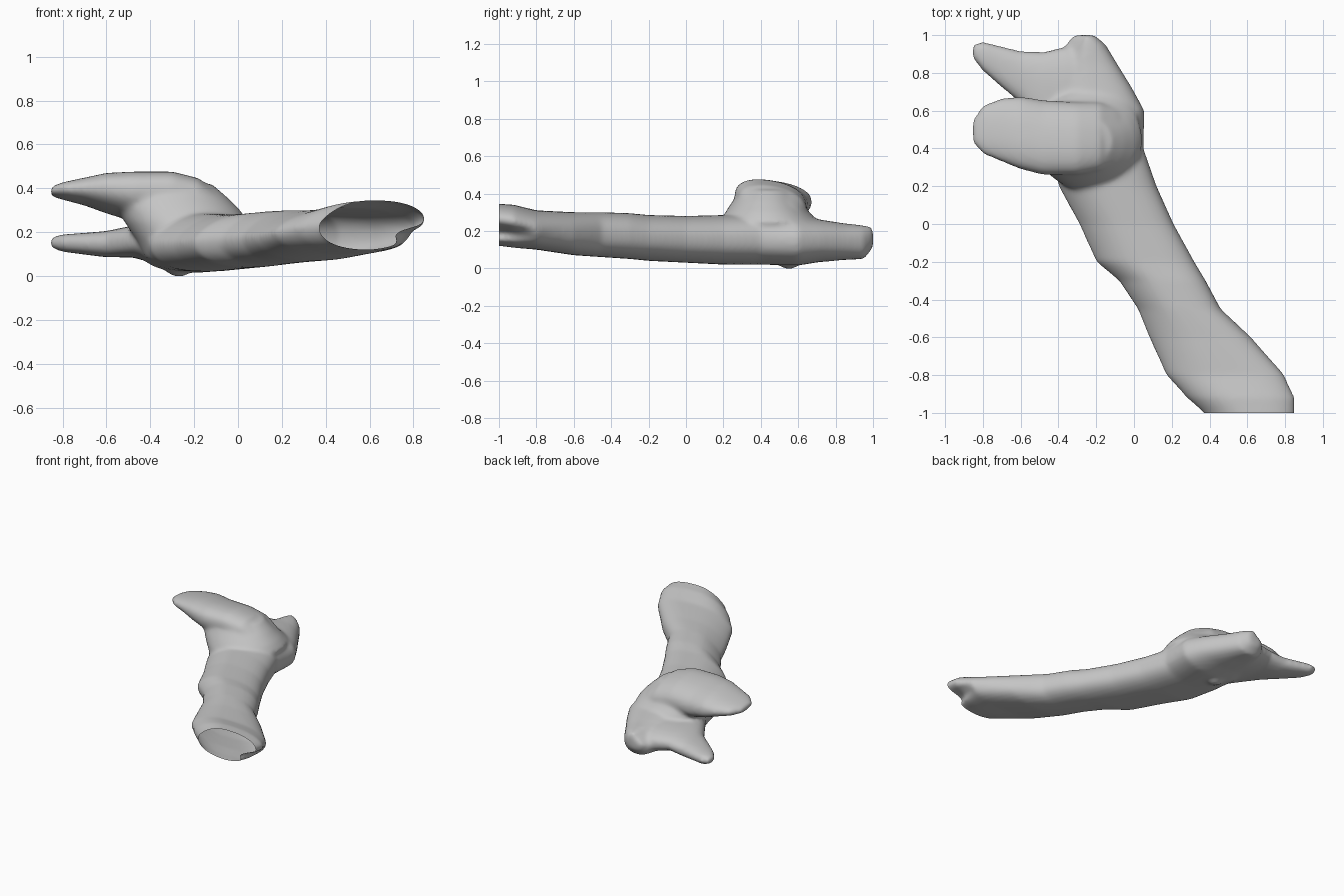
import bpy, bmesh, math
from mathutils import Vector

cube = bpy.data.objects.get("Cube")
if cube:
    bpy.data.objects.remove(cube, do_unlink=True)

SIDES = 40

bone_grey = bpy.data.materials.new("bone_grey")
bone_grey.use_nodes = True
grey = (0.56, 0.56, 0.56, 1)
bone_grey.diffuse_color = grey
bone_grey.node_tree.nodes["Principled BSDF"].inputs["Base Color"].default_value = grey


def loft(bm, axis, stations, power=2.4, lean=0, shear=0):
    """Skin rounded sections (position, first min, max, second min, max, notch)."""
    rings = []
    for pos, lo, hi, bottom, top, *extra in stations:
        notch = extra[0] if extra else 0
        ring = []
        for i in range(SIDES):
            a = math.tau * i / SIDES
            c, s = math.cos(a), math.sin(a)
            u = math.copysign(abs(c) ** (2 / power), c)
            v = math.copysign(abs(s) ** (2 / power), s)
            p = (lo + hi) / 2 + u * (hi - lo) / 2
            q = (bottom + top) / 2 + (v / 2 - shear * u) * (top - bottom)
            if c > 0:
                # groove on one flank
                p -= notch * (math.exp(-((v + 0.35) / 0.3) ** 2) + 0.6 * max(0, -v))
            else:
                # sloping shoulder on the other flank
                p += lean * max(0, v) * -u
            ring.append(bm.verts.new({"x": (pos, p, q), "y": (p, pos, q),
                                      "z": (p, q, pos)}[axis]))
        rings.append(ring)
    for r0, r1 in zip(rings, rings[1:]):
        for i in range(SIDES):
            j = (i + 1) % SIDES
            bm.faces.new((r0[i], r0[j], r1[j], r1[i]))
    bm.faces.new(rings[0])
    bm.faces.new(rings[-1])


bm = bmesh.new()

# Long shaft, running past the cut end
loft(bm, "y", [
    (-1.10, 0.42, 0.86, 0.12, 0.35, 0.12),
    (-1.00, 0.37, 0.86, 0.12, 0.345, 0.12),
    (-0.92, 0.28, 0.86, 0.11, 0.34, 0.08),
    (-0.80, 0.17, 0.80, 0.10, 0.31, 0.01),
    (-0.60, 0.08, 0.62, 0.07, 0.30),
    (-0.45, 0.02, 0.46, 0.06, 0.30),
    (-0.30, -0.08, 0.38, 0.05, 0.295),
    (-0.20, -0.20, 0.32, 0.04, 0.285),
    (0.00, -0.29, 0.21, 0.03, 0.28),
    (0.20, -0.40, 0.12, 0.02, 0.285),
    (0.40, -0.44, 0.05, 0.02, 0.29),
    (0.60, -0.46, 0.055, 0.015, 0.28),
    (0.72, -0.44, -0.01, 0.035, 0.26),
    (0.85, -0.40, -0.09, 0.045, 0.24),
    (0.95, -0.36, -0.15, 0.05, 0.23),
    (1.00, -0.32, -0.21, 0.11, 0.22),
], 2.4, lean=0.08)

# Lower prong of the socket
loft(bm, "x", [
    (-0.855, 0.88, 0.95, 0.13, 0.175),
    (-0.80, 0.81, 0.965, 0.11, 0.19),
    (-0.72, 0.74, 0.945, 0.10, 0.195),
    (-0.60, 0.64, 0.915, 0.085, 0.205),
    (-0.48, 0.45, 0.91, 0.085, 0.23),
    (-0.36, 0.35, 0.94, 0.05, 0.24),
    (-0.22, 0.35, 0.94, 0.03, 0.24),
    (-0.10, 0.42, 0.78, 0.06, 0.25),
])

# Upper overhanging prong, tilted down to the back and fading into the shaft
loft(bm, "x", [
    (-0.855, 0.43, 0.55, 0.365, 0.405),
    (-0.80, 0.37, 0.63, 0.35, 0.425),
    (-0.70, 0.33, 0.665, 0.325, 0.445),
    (-0.60, 0.29, 0.675, 0.29, 0.465),
    (-0.48, 0.26, 0.655, 0.255, 0.47),
    (-0.30, 0.26, 0.645, 0.25, 0.47),
    (-0.18, 0.28, 0.645, 0.22, 0.44),
    (-0.09, 0.31, 0.62, 0.20, 0.375),
    (-0.02, 0.36, 0.58, 0.18, 0.31),
], 2.3, shear=0.14)

# Neck flaring down from the upper prong to the shaft
loft(bm, "z", [
    (0.08, -0.42, -0.03, 0.16, 0.70),
    (0.16, -0.46, 0.01, 0.15, 0.73),
    (0.25, -0.52, 0.045, 0.18, 0.71),
    (0.30, -0.54, 0.01, 0.21, 0.66),
    (0.36, -0.55, -0.05, 0.25, 0.61),
    (0.42, -0.54, -0.12, 0.29, 0.58),
], 2.1)

# Small knob under the head
knob = bmesh.ops.create_uvsphere(bm, u_segments=16, v_segments=8, radius=0.08)
bmesh.ops.translate(bm, verts=knob["verts"], vec=Vector((-0.27, 0.55, 0.075)))

bmesh.ops.recalc_face_normals(bm, faces=bm.faces)
mesh = bpy.data.meshes.new("forearm_bone")
bm.to_mesh(mesh)
bm.free()
bone = bpy.data.objects.new("forearm_bone", mesh)
bpy.context.collection.objects.link(bone)

# Fuse the parts into one soft skin
fuse = bone.modifiers.new("fuse", "REMESH")
fuse.mode = "VOXEL"
fuse.voxel_size = 0.013
soften = bone.modifiers.new("soften", "SMOOTH")
soften.factor = 0.5
soften.iterations = 12
graph = bpy.context.evaluated_depsgraph_get()
skin = bpy.data.meshes.new_from_object(bone.evaluated_get(graph))
bone.modifiers.clear()

# Slice the shaft to leave its hollow open end
bm = bmesh.new()
bm.from_mesh(skin)
bmesh.ops.bisect_plane(bm, geom=bm.verts[:] + bm.edges[:] + bm.faces[:],
                       plane_co=(0, -1, 0), plane_no=(0, -1, 0), clear_outer=True)
bm.to_mesh(skin)
bm.free()
bone.data = skin
skin.materials.clear()
skin.materials.append(bone_grey)
for face in skin.polygons:
    face.use_smooth = True
    face.material_index = 0
